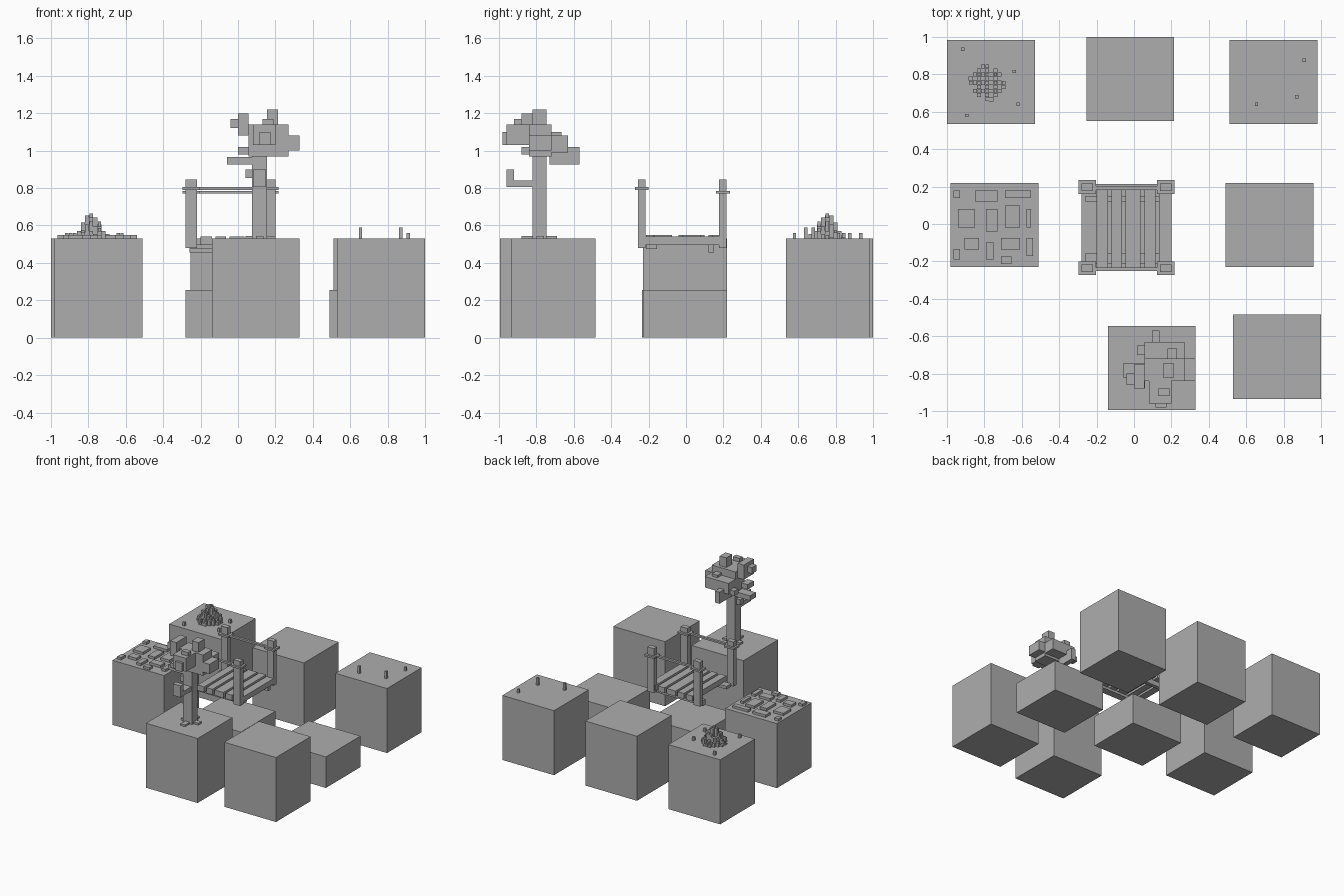
import bpy
import bmesh
import math

cube = bpy.data.objects.get("Cube")
if cube:
    bpy.data.objects.remove(cube, do_unlink=True)

grey = bpy.data.materials.new("plain grey")
grey.use_nodes = True
grey.diffuse_color = (0.42, 0.42, 0.42, 1)
grey.node_tree.nodes["Principled BSDF"].inputs["Base Color"].default_value = grey.diffuse_color

GROUND = 53  # top of the tall blocks, in hundredths of a unit


def boxes(name, items):
    """One object of boxes, each given as x, y and z ranges in hundredths."""
    bm = bmesh.new()
    for xs, ys, zs in items:
        made = bmesh.ops.create_cube(bm, size=1)
        for v in made["verts"]:
            for axis, (low, high) in enumerate((xs, ys, zs)):
                v.co[axis] = (high if v.co[axis] > 0 else low) / 100
    mesh = bpy.data.meshes.new(name)
    bm.to_mesh(mesh)
    bm.free()
    mesh.materials.append(grey)
    obj = bpy.data.objects.new(name, mesh)
    bpy.context.scene.collection.objects.link(obj)
    return obj


def around(centre, half):
    return (centre - half, centre + half)


# Terrain blocks: left edge, front edge, height
blocks = {
    "bush_block": (-100, 53.5, GROUND),
    "back_block": (-25.5, 55, GROUND),
    "stalk_block": (51, 53.5, GROUND),
    "paved_block": (-98, -23, GROUND),
    "bridge_block": (-28, -23.5, 25.5),
    "low_block": (49, -23, 25.5),
    "tree_block": (-14, -99.5, GROUND),
    "front_block": (53, -93.5, GROUND),
}
for name, (x, y, height) in blocks.items():
    boxes(name, [((x, x + 47), (y, y + 45), (0, height))])

# Paving stones
stones = [
    ((-96.5, -93), (14, 18)), ((-85, -73), (12, 18)), ((-69, -55), (14, 18)),
    ((-94, -85), (-2, 8)), ((-79, -73), (-4, 8)), ((-69, -61), (-2, 10)),
    ((-57.5, -55), (-2, 8)), ((-90.5, -83), (-13.5, -7.5)),
    ((-79, -75), (-19, -10)), ((-71, -61), (-13.5, -7.5)),
    ((-57.5, -54), (-17, -7.5)), ((-96.5, -93), (-19, -13.5)),
    ((-71, -65.5), (-21.5, -17.5)),
]
boxes("paving_stones", [(xs, ys, (GROUND, 55)) for xs, ys in stones])


# Small stalks growing on two blocks
def stalks(name, places):
    boxes(name, [(around(x, 0.9), around(y, 0.9), (GROUND, top)) for x, y, top in places])


stalks("bush_stalks", [(-91.5, 93.5, 56), (-64, 81.5, 56), (-62, 64, 56), (-89.5, 58, 56)])
stalks("tall_stalks", [(65.5, 64, 59), (87, 68, 59), (91, 87.5, 56)])

# Bush: a cone of staggered upright sticks
sticks = []
step = 2.2
for i in range(-4, 5):
    for j in range(-4, 5):
        reach = math.hypot(i, j) / 4.3
        if reach > 1 or (i * j) % 2:
            continue
        top = GROUND + 13.5 * (1 - reach) + (i + 2 * j) % 3
        half = step * (0.5 if (i + j) % 2 else 0.4)
        sticks.append((around(-78.5 + i * step, half), around(75.5 + j * step, half), (GROUND, top)))
boxes("bush", sticks)

# Bridge deck with cross beams below
planks = [(-20, -14), (-12, -6.5), (-4.5, 3.5), (5.5, 11.5), (13.5, 20)]
boxes("bridge_planks", [(xs, (-24, 20), (49.5, 54)) for xs in planks])
boxes("bridge_beams", [((-26, 19), (-21.5, -15.5), (47.5, 50)),
                       ((-26, 19), (12, 15), (45.5, 50))])

# Posts, their collars and the two hand rails
posts, collars, rails = [], [], []
for y, rail_y, rail_z in ((-23.7, -24.2, 79), (19.7, 19.2, 77)):
    for x in (-25, 17):
        posts.append((around(x, 3), around(y, 2), (48, 84.5)))
        collars.append((around(x, 4.6), around(y, 3.7), (rail_z, rail_z + 1.5)))
    rails.append(((-25, 17), around(rail_y, 1), (rail_z, rail_z + 1.5)))
boxes("bridge_posts", posts)
boxes("post_collars", collars)
boxes("hand_rails", rails)

# Tree trunk, roots and branches
boxes("tree_trunk", [((7.5, 15.5), (-82, -74.5), (GROUND, 97))])
boxes("tree_roots", [((4, 20), (-80, -76), (GROUND, 54.5)),
                     ((9.5, 13.5), (-88, -69), (GROUND, 54.5))])
boxes("tree_branches", [
    ((8, 15), (-96, -82), (80.5, 84)),
    ((8, 15), (-96, -92), (84, 90)),
    ((-6, 8), (-82, -74.5), (92.5, 96.5)),
    ((4, 8), (-81, -76), (85.5, 90)),
])

# Tree crown: a core with smaller clumps around it
boxes("crown_core", [((5.5, 27), (-84, -72), (97, 114)),
                     ((5.5, 27), (-84, -63), (99, 108))])
boxes("crown_clumps", [
    ((15.5, 21.5), (-82, -74.5), (114, 122)),
    ((20, 33), (-84, -72), (100, 108)),
    ((-4, 5.5), (-86, -80), (112, 117)),
    ((0, 5.5), (-88, -75), (108, 120)),
    ((0, 6), (-88, -80), (98, 102)),
    ((1.5, 5.5), (-70, -65), (98, 102)),
    ((9.5, 13.5), (-73, -57), (92.5, 102)),
    ((18, 23), (-73, -66.5), (104, 110)),
    ((8, 20), (-96, -84), (103, 114)),
    ((11.5, 17.5), (-98, -96), (103, 110)),
    ((13, 19), (-92, -88), (114, 117)),
])
